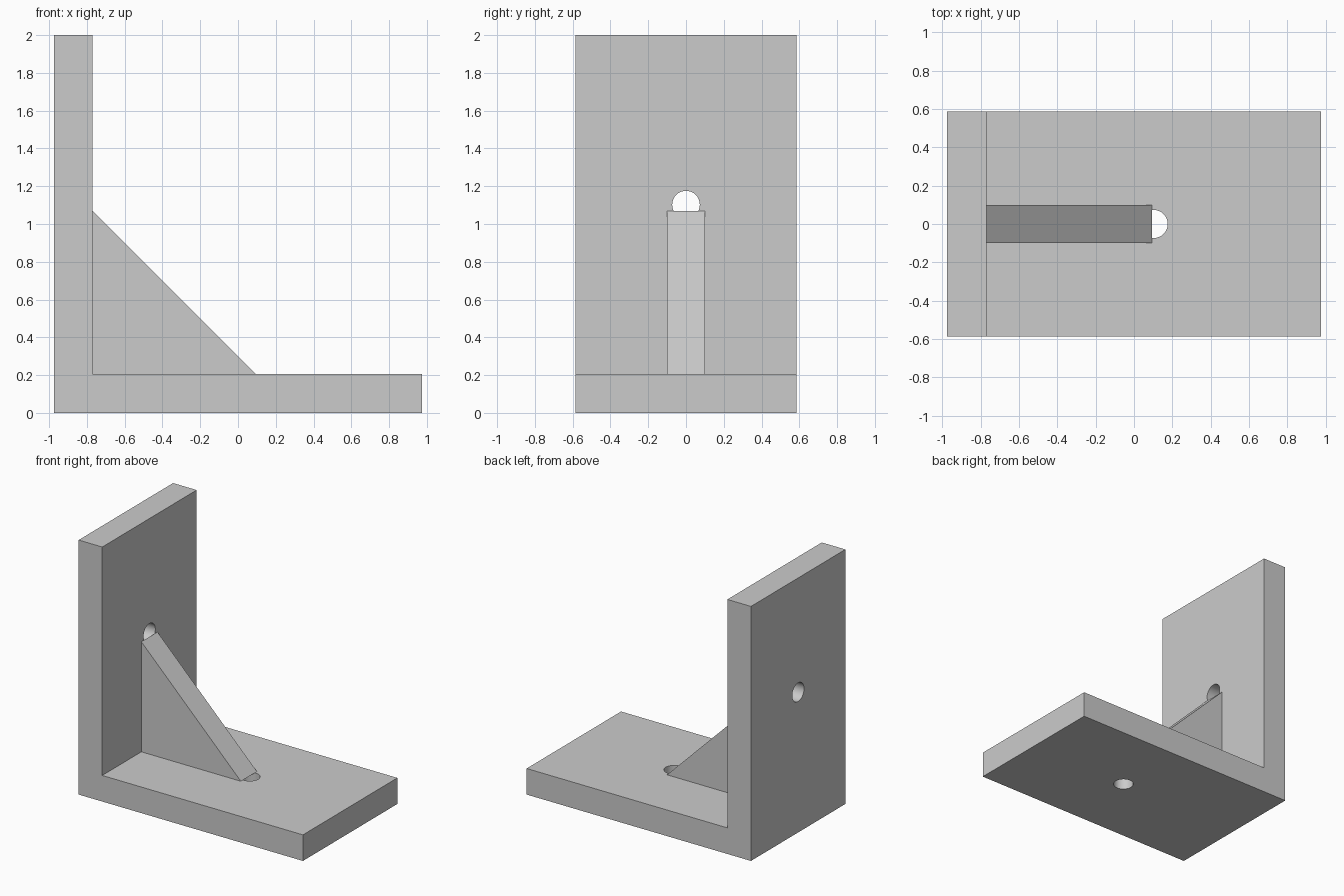
import bpy
import bmesh
import math

cube = bpy.data.objects.get("Cube")
if cube:
    bpy.data.objects.remove(cube, do_unlink=True)

# Main dimensions
HALF_LENGTH, HALF_WIDTH, HEIGHT, THICK = 0.975, 0.586, 2.0, 0.205
GUSSET_LEG, GUSSET_HALF, HOLE_RADIUS = 0.865, 0.1, 0.073
INNER_X = -HALF_LENGTH + THICK

grey = bpy.data.materials.new("plain grey")
grey.use_nodes = True
grey.diffuse_color = (0.6, 0.6, 0.6, 1)
grey.node_tree.nodes["Principled BSDF"].inputs["Base Color"].default_value = (0.6, 0.6, 0.6, 1)


def extrude_profile(name, points, half_width):
    """Solid made from an x-z outline, centred on y = 0."""
    bm = bmesh.new()
    face = bm.faces.new([bm.verts.new((x, -half_width, z)) for x, z in points])
    result = bmesh.ops.extrude_face_region(bm, geom=[face])
    moved = [v for v in result["geom"] if isinstance(v, bmesh.types.BMVert)]
    bmesh.ops.translate(bm, verts=moved, vec=(0, 2 * half_width, 0))
    bmesh.ops.recalc_face_normals(bm, faces=bm.faces)
    mesh = bpy.data.meshes.new(name)
    bm.to_mesh(mesh)
    bm.free()
    mesh.materials.append(grey)
    obj = bpy.data.objects.new(name, mesh)
    bpy.context.collection.objects.link(obj)
    return obj


def drill(target, location, rotation):
    """Cut a round through-hole and discard the cutter."""
    bpy.ops.mesh.primitive_cylinder_add(vertices=64, radius=HOLE_RADIUS, depth=3 * THICK,
                                        location=location, rotation=rotation)
    cutter = bpy.context.object
    cutter.name = "hole_cutter"
    cutter.hide_render = True
    cutter.data.materials.append(grey)
    cut = target.modifiers.new("hole", "BOOLEAN")
    cut.operation = "DIFFERENCE"
    cut.solver = "EXACT"
    cut.object = cutter
    bpy.ops.object.select_all(action="DESELECT")
    target.select_set(True)
    bpy.context.view_layer.objects.active = target
    bpy.ops.object.modifier_apply(modifier=cut.name)
    bpy.data.objects.remove(cutter, do_unlink=True)


# L-shaped plate: base and upright wall
bracket = extrude_profile("angle_plate", [
    (-HALF_LENGTH, 0), (HALF_LENGTH, 0), (HALF_LENGTH, THICK),
    (INNER_X, THICK), (INNER_X, HEIGHT), (-HALF_LENGTH, HEIGHT)], HALF_WIDTH)

# Holes in the middle of each inner plate face
drill(bracket, ((INNER_X + HALF_LENGTH) / 2, 0, THICK / 2), (0, 0, 0))
drill(bracket, (INNER_X - THICK / 2, 0, (THICK + HEIGHT) / 2), (0, math.pi / 2, 0))
bpy.ops.object.shade_smooth_by_angle(angle=math.radians(30))

# Triangular stiffener between base and wall
extrude_profile("gusset", [
    (INNER_X, THICK), (INNER_X + GUSSET_LEG, THICK),
    (INNER_X, THICK + GUSSET_LEG)], GUSSET_HALF)
